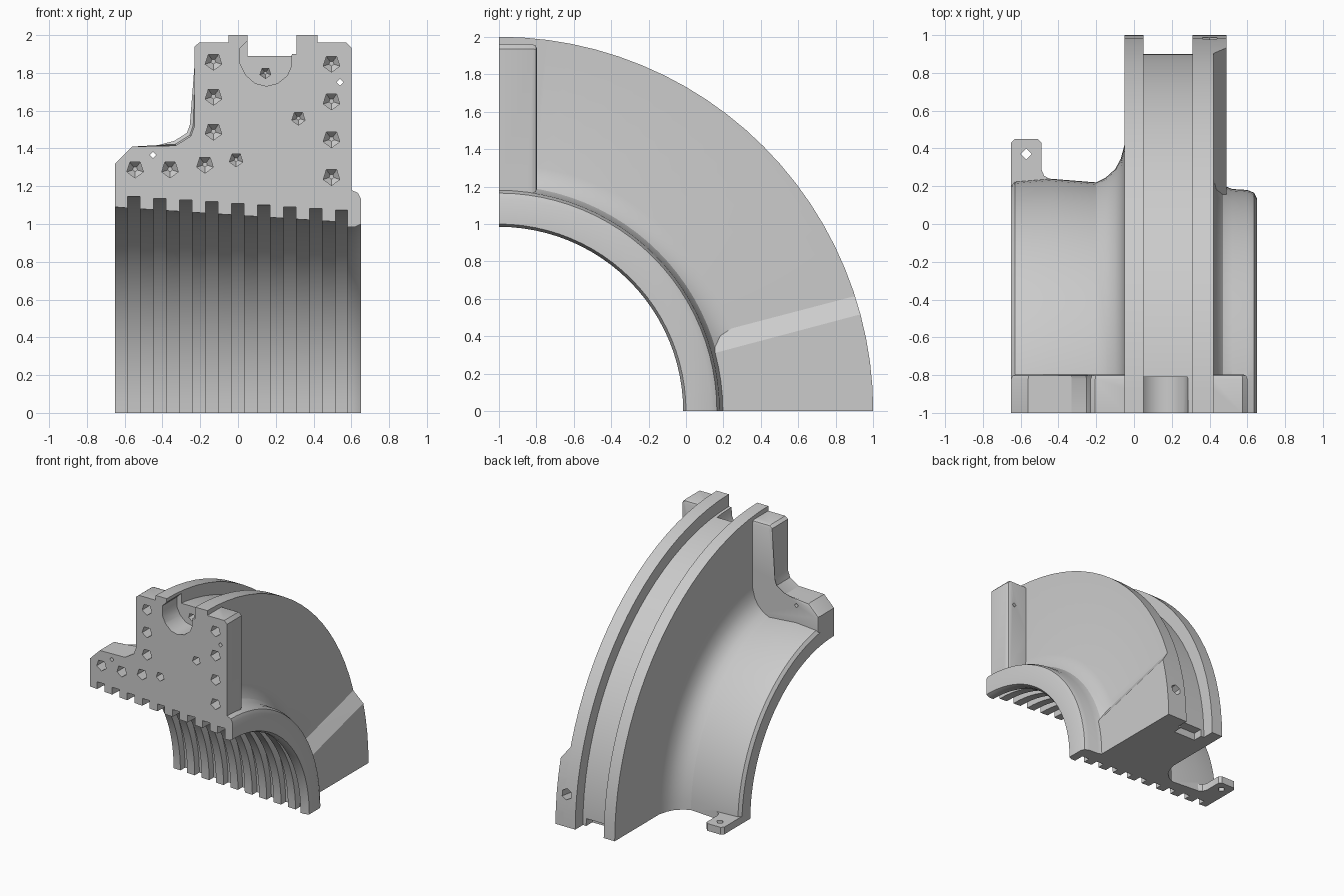
import bpy, bmesh
from math import sin, cos, pi, radians
from mathutils import Vector

if "Cube" in bpy.data.objects:
    bpy.data.objects.remove(bpy.data.objects["Cube"])


def finish(bm, name):
    bmesh.ops.recalc_face_normals(bm, faces=bm.faces)
    me = bpy.data.meshes.new(name)
    bm.to_mesh(me)
    bm.free()
    ob = bpy.data.objects.new(name, me)
    bpy.context.collection.objects.link(ob)
    return ob


def loft(bm, rings):
    """Skin equal-length point rings and cap both ends."""
    vs = [[bm.verts.new(p) for p in ring] for ring in rings]
    n = len(vs[0])
    for a, b in zip(vs, vs[1:]):
        for i in range(n):
            j = (i + 1) % n
            bm.faces.new((a[i], a[j], b[j], b[i]))
    bm.faces.new(vs[0])
    bm.faces.new(vs[-1])
    return vs


def combine(target, other, op):
    """Boolean another part into the target, then discard it."""
    other.hide_render = True
    m = target.modifiers.new(op, 'BOOLEAN')
    m.operation, m.object, m.solver = op, other, 'EXACT'
    bpy.context.view_layer.objects.active = target
    bpy.ops.object.modifier_apply(modifier=m.name)
    bpy.data.objects.remove(other)


def drill(bm, start, direction, radius, depth, sides=5, tip=0.03):
    """Blind hole with a conical end."""
    d = Vector(direction).normalized()
    u = Vector((1, 0, 0)) if abs(d.x) < .5 else Vector((0, 1, 0))
    v = d.cross(u)
    s = Vector(start)

    def ring(t, r):
        return [s + d * t + (u * sin(2 * pi * k / sides) + v * cos(2 * pi * k / sides)) * r
                for k in range(sides)]
    loft(bm, [ring(-0.05, radius), ring(depth, radius), ring(depth + tip, radius * .3)])


# Quarter-turn body: outer contour with two rim flanges, then the grooved bore
profile = [(-.65, 1.20), (-.63, 1.225), (-.45, 1.24), (-.20, 1.22), (-.15, 1.245),
           (-.10, 1.29), (-.07, 1.345), (-.05, 1.42), (-.05, 2), (.05, 2), (.05, 1.9),
           (.31, 1.9), (.31, 2), (.42, 2), (.42, 1.32), (.435, 1.25), (.47, 1.205),
           (.52, 1.185), (.60, 1.18), (.635, 1.165), (.65, 1.135), (.65, 1.0), (.62, .985)]
bore = [(-.65, 1.09)]
for i in range(9):
    x0, drop = -.585 + i * .1375, i * .009
    bore += [(x0, 1.085 - drop), (x0, 1.145 - drop),
             (x0 + .066, 1.145 - drop), (x0 + .066, 1.080 - drop)]
bore[-1] = (bore[-1][0], .985)
profile += bore[::-1]
SEG = 24
bm = bmesh.new()
loft(bm, [[(x, -1 + r * sin(a), r * cos(a)) for x, r in profile]
          for a in [i * pi / 2 / SEG for i in range(SEG + 1)]])
body = finish(bm, "quarter_housing")

# Bolting plate on the front joint, rounded on its back edge
outline = [(-.65, 1.165), (-.65, 1.32), (-.56, 1.41), (-.33, 1.415), (-.25, 1.465),
           (-.23, 1.52), (-.23, 1.94), (-.205, 1.96), (-.02, 1.96), (-.02, 1.8), (.36, 1.8),
           (.36, 1.96), (.575, 1.96), (.6, 1.935), (.6, 1.165)]
bm = bmesh.new()
rings = loft(bm, [[(x, y, z) for x, z in outline] for y in (-1, -.795)])
back = set(rings[1])
bmesh.ops.bevel(bm, geom=[e for e in bm.edges if set(e.verts) <= back],
                offset=.025, segments=2, profile=.5, affect='EDGES')
combine(body, finish(bm, "joint_plate"), 'UNION')

# Thickened wedge pad on the right flange near the lower joint
bm = bmesh.new()
for x, top, inner in ((.49, 15, (.15, .31)), (.40, 18.75, (.12, .44))):
    for k in range(int(top / 3.75) + 1):
        a = radians(k * 3.75)
        bm.verts.new((x, -1 + 2 * cos(a), 2 * sin(a)))
    bm.verts.new((x, *inner))
    bm.verts.new((x, .12, 0))
bmesh.ops.convex_hull(bm, input=bm.verts)
combine(body, finish(bm, "wedge_pad"), 'UNION')

# Thin lug on the lower left corner
lug = [(-.65, .15), (-.65, .43), (-.63, .45), (-.51, .45), (-.49, .43),
       (-.49, .29), (-.475, .255), (-.44, .235), (-.44, .15)]
bm = bmesh.new()
loft(bm, [[(x, y, z) for x, y in lug] for z in (0, .06)])
combine(body, finish(bm, "corner_lug"), 'UNION')

# Round pocket in the front of the rim, and a small recess at the lower end
pocket = [(.05, 2.1), (.05, 1.97), (.01, 1.93), (.01, 1.85), (.04, 1.79), (.09, 1.745),
          (.15, 1.73), (.21, 1.745), (.26, 1.785), (.28, 1.83), (.285, 2.1)]
pocket[-1:] = [(.285, 1.9), (.31, 1.9), (.31, 2.1)]
bm = bmesh.new()
loft(bm, [[(x, y, z) for x, z in pocket] for y in (-1.1, -.81)])
combine(body, finish(bm, "pocket_cutter"), 'DIFFERENCE')
bm = bmesh.new()
loft(bm, [[(.08, y, z), (.28, y, z), (.28, y, -.1), (.08, y, -.1)]
          for y, z in ((.82, .06), (.95, .06))])
combine(body, finish(bm, "recess_cutter"), 'DIFFERENCE')

# Bolt holes, dowel holes, rim hole and lug hole
bm = bmesh.new()
big = [(-.13, 1.86), (-.13, 1.675), (-.13, 1.49), (-.545, 1.29), (-.36, 1.29), (-.175, 1.315)]
big += [(.495, 1.85 - .2 * k) for k in range(4)]
for x, z in big:
    drill(bm, (x, -1, z), (0, 1, 0), .046, .11)
for x, z in ((-.01, 1.34), (.32, 1.56)):
    drill(bm, (x, -1, z), (0, 1, 0), .037, .11)
drill(bm, (.145, -.81, 1.80), (0, 1, 0), .03, .1)
for x, z in ((-.45, 1.365), (.54, 1.75)):
    drill(bm, (x, -1, z), (0, 1, 0), .018, .3, sides=4)
a = radians(7.5)
drill(bm, (.4, -1 + 2 * cos(a), 2 * sin(a)), (0, -cos(a), -sin(a)), .045, .15, sides=6)
drill(bm, (-.57, .37, 0), (0, 0, 1), .03, .15, sides=4)
combine(body, finish(bm, "hole_cutter"), 'DIFFERENCE')

# Smooth curved walls, crisp machined edges
bpy.ops.object.select_all(action='DESELECT')
body.select_set(True)
bpy.context.view_layer.objects.active = body
bpy.ops.object.shade_smooth_by_angle(angle=radians(30))
